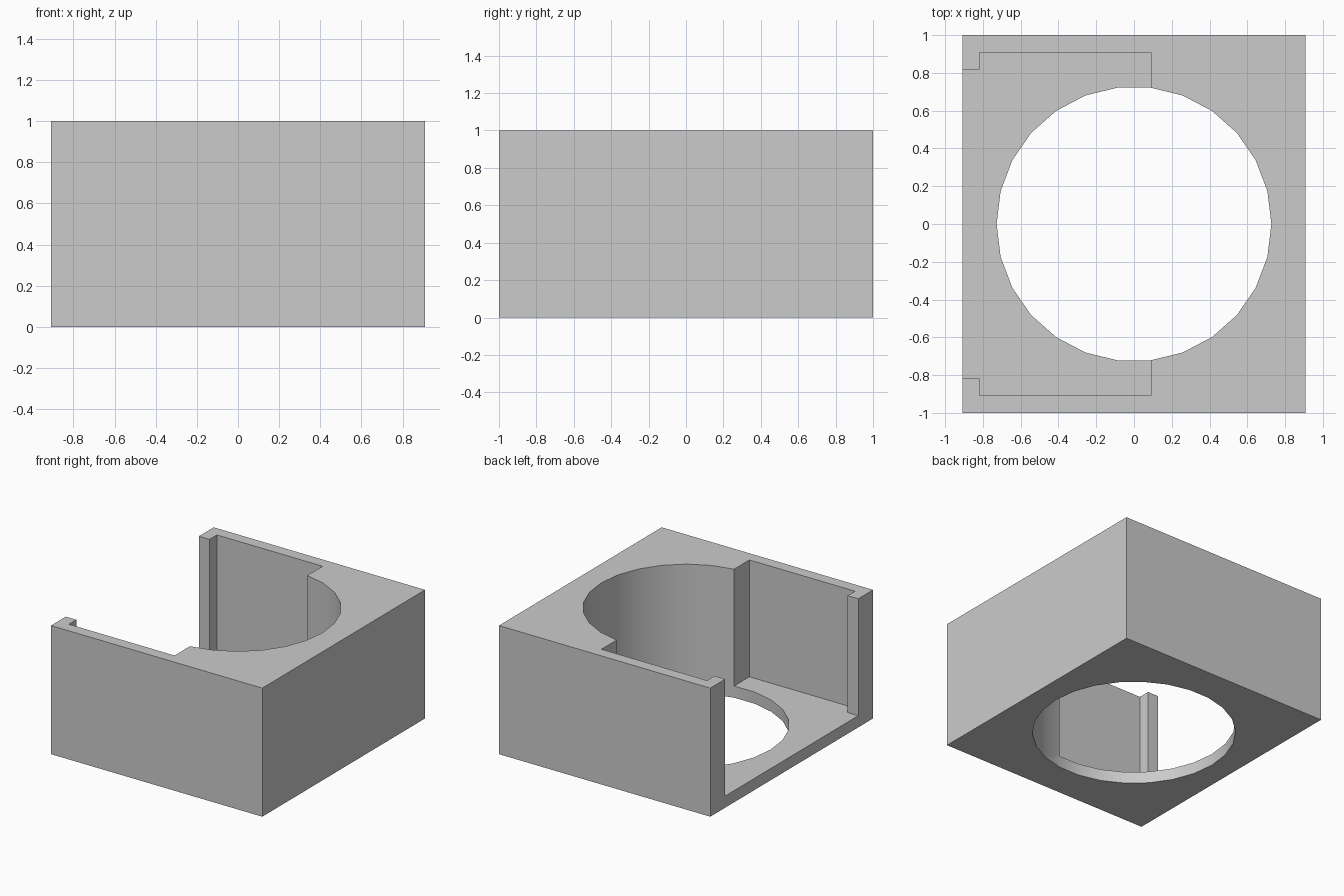
import bpy, bmesh, math

U = 1 / 11  # wall thickness, the module for every dimension

cube = bpy.data.objects.get("Cube")
if cube:
    bpy.data.objects.remove(cube, do_unlink=True)

grey = bpy.data.materials.new("light_grey")
grey.use_nodes = True
grey.diffuse_color = (0.6, 0.6, 0.6, 1)
grey.node_tree.nodes["Principled BSDF"].inputs["Base Color"].default_value = grey.diffuse_color


def prism(name, outline, bottom, top):
    """Extrude a counter-clockwise outline from bottom to top."""
    bm = bmesh.new()
    base = bm.faces.new([bm.verts.new((x, y, bottom)) for x, y in outline])
    side = bmesh.ops.extrude_face_region(bm, geom=[base], use_keep_orig=True)
    verts = [v for v in side["geom"] if isinstance(v, bmesh.types.BMVert)]
    bmesh.ops.translate(bm, verts=verts, vec=(0, 0, top - bottom))
    bmesh.ops.recalc_face_normals(bm, faces=bm.faces)
    mesh = bpy.data.meshes.new(name)
    bm.to_mesh(mesh)
    bm.free()
    mesh.materials.append(grey)
    obj = bpy.data.objects.new(name, mesh)
    bpy.context.collection.objects.link(obj)
    return obj


def mirrored(half):
    """Complete a lower (-y) half outline across the x axis."""
    return half + [(x, -y) for x, y in reversed(half)]


# Solid block
housing = prism("housing_block", mirrored([(-10 * U, -1), (10 * U, -1)]), 0, 1)

# Round opening through the whole block
sides = 26
circle = [(8 * U * math.cos(a), 8 * U * math.sin(a))
          for a in (math.tau * i / sides for i in range(sides))]
bore = prism("bore_cutter", circle, -U, 1 + U)

# Side pocket above the floor, narrowed by a lip on each wall
pocket = prism("pocket_cutter", mirrored([
    (-11 * U, -9 * U), (-9 * U, -9 * U), (-9 * U, -10 * U), (U, -10 * U)]), U, 1 + U)

bpy.context.view_layer.objects.active = housing
housing.select_set(True)
for cutter in (bore, pocket):
    cutter.hide_render = True
    mod = housing.modifiers.new("cut", "BOOLEAN")
    mod.operation = "DIFFERENCE"
    mod.solver = "EXACT"
    mod.object = cutter
    bpy.ops.object.modifier_apply(modifier=mod.name)
    bpy.data.objects.remove(cutter, do_unlink=True)

# Smooth bore wall, sharp corners
bpy.ops.object.shade_smooth_by_angle(angle=math.radians(30))
